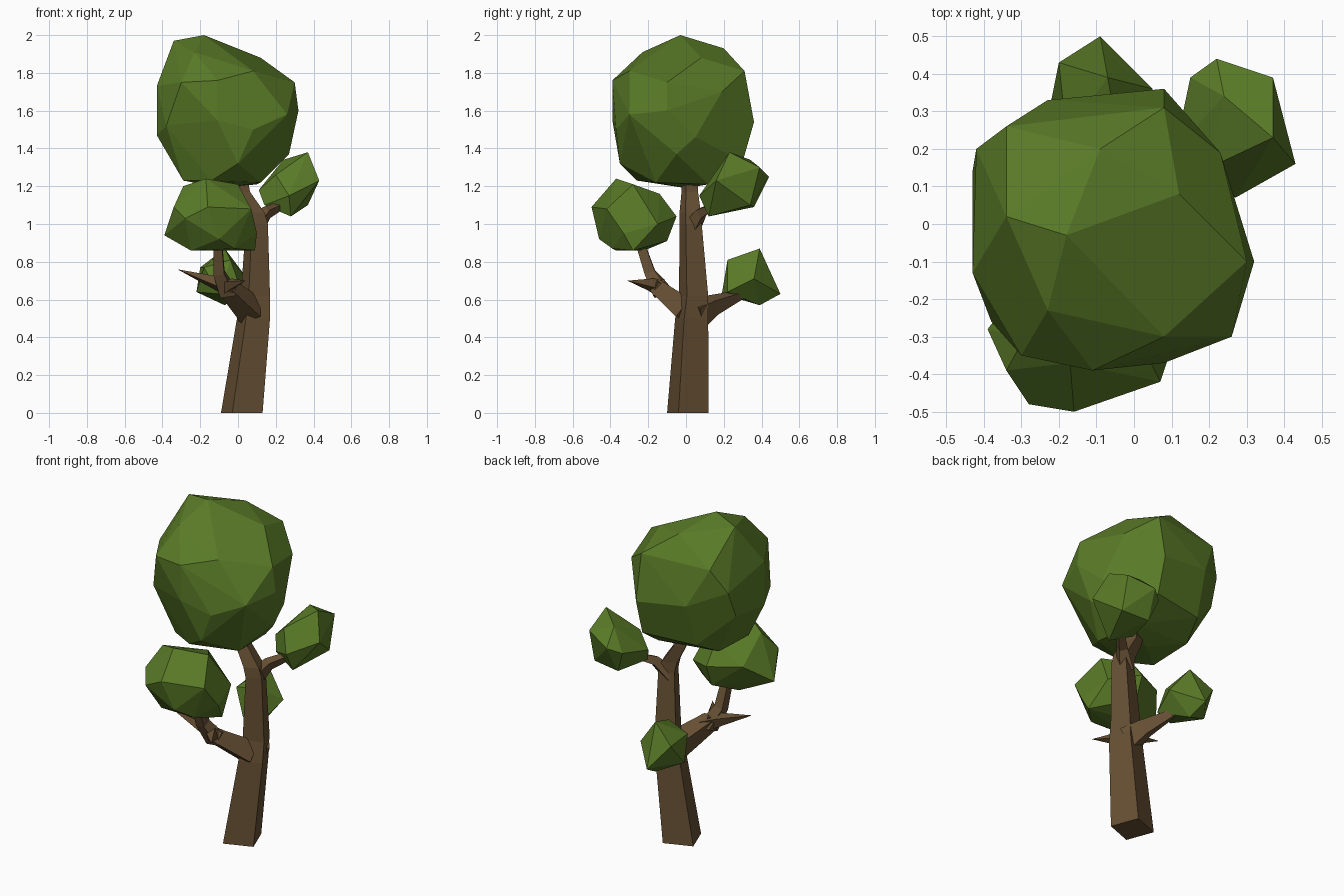
import bpy, bmesh, math
from mathutils import Vector


def material(name, rgb):
    m = bpy.data.materials.new(name)
    m.diffuse_color = (*rgb, 1)
    return m


LEAF = material("leaf_green", (0.10, 0.195, 0.02))
BARK = material("bark_brown", (0.135, 0.08, 0.034))


def finish(name, bm, mat):
    bmesh.ops.recalc_face_normals(bm, faces=bm.faces)
    me = bpy.data.meshes.new(name)
    bm.to_mesh(me)
    bm.free()
    me.materials.append(mat)
    ob = bpy.data.objects.new(name, me)
    bpy.context.collection.objects.link(ob)


def clump(name, points):
    """Faceted leaf mass: convex hull around a few points."""
    bm = bmesh.new()
    for p in points:
        bm.verts.new(p)
    bmesh.ops.convex_hull(bm, input=bm.verts[:])
    bmesh.ops.delete(bm, geom=[v for v in bm.verts if not v.link_faces], context='VERTS')
    bmesh.ops.dissolve_limit(bm, angle_limit=math.radians(4), verts=bm.verts[:], edges=bm.edges[:])
    finish(name, bm, LEAF)


def limb(name, rings, axis=None, twist=65.6):
    """Four-sided tapered tube through (x, y, z, radius) rings; radius 0 is a point."""
    axis = axis or Vector(rings[-1][:3]) - Vector(rings[0][:3])
    q = Vector(axis).to_track_quat('Z', 'Y')
    bm = bmesh.new()
    loops = []
    for x, y, z, r in rings:
        angles = [math.radians(twist + 90 * i) for i in range(4)]
        loops.append([bm.verts.new(Vector((x, y, z)) + q @ Vector((r * math.cos(a), r * math.sin(a), 0)))
                      for a in angles])
    for a, b in zip(loops, loops[1:]):
        for i in range(4):
            j = (i + 1) % 4
            bm.faces.new((a[i], a[j], b[j], b[i]))
    bm.faces.new(loops[0][::-1])
    bm.faces.new(loops[-1])
    bmesh.ops.remove_doubles(bm, verts=bm.verts, dist=0.0005)
    finish(name, bm, BARK)


# Trunk, leaning then bending back under the crown
limb("trunk", [(.02, .01, 0, .121), (.082, .03, .5, .096), (.092, .04, .62, .085),
               (.10, .025, 1.0, .064), (.085, .022, 1.06, .062),
               (.02, .02, 1.17, .048), (0, .02, 1.3, .045)], axis=(0, 0, 1))

# Front branch with its two bare spikes
limb("front_branch", [(.07, .01, .54, .085), (-.06, -.15, .665, .055)])
limb("front_branch_upper", [(-.05, -.13, .63, .06), (-.10, -.19, .74, .04), (-.11, -.26, .95, .03)])
limb("left_spike", [(-.02, -.13, .65, .05), (-.12, -.15, .69, .038), (-.32, -.17, .76, 0)])
limb("front_spike", [(-.08, -.13, .66, .05), (-.04, -.19, .68, .035), (.04, -.31, .70, 0)])

# Back and right branches
limb("back_branch", [(.08, .05, .52, .09), (.04, .14, .57, .06), (-.04, .30, .63, .025)])
limb("right_branch", [(.09, .03, .98, .055), (.15, .08, 1.06, .035), (.27, .2, 1.12, .018)])

# Crown
clump("crown", [
    (-.18, -.03, 2.0), (-.34, .02, 1.97), (-.23, -.23, 1.91), (-.09, .20, 1.93),
    (.12, .08, 1.88), (.08, -.30, 1.81), (.08, .31, 1.81), (-.30, -.35, 1.75),
    (-.11, -.39, 1.76), (.30, -.10, 1.75), (.32, -.10, 1.60), (.26, -.30, 1.58),
    (.23, .19, 1.70), (.27, .05, 1.46), (-.34, .26, 1.80), (-.42, .20, 1.66),
    (-.43, -.13, 1.73), (-.43, -.13, 1.47), (-.43, .14, 1.50), (-.23, .33, 1.58),
    (.08, .36, 1.54), (-.11, -.39, 1.55), (.08, -.37, 1.50), (-.38, -.26, 1.52),
    (.27, -.05, 1.37), (.08, .30, 1.33), (-.24, .25, 1.32), (-.29, -.18, 1.23),
    (.12, -.16, 1.22), (-.08, 0, 1.19), (-.29, .10, 1.24), (.10, .12, 1.21),
    (0, -.35, 1.32), (-.14, -.26, 1.23)])

# Smaller leaf clumps
clump("front_clump", [
    (-.17, -.37, 1.24), (-.29, -.30, 1.20), (0, -.28, 1.21), (-.28, -.48, 1.03),
    (-.16, -.50, 1.09), (.07, -.42, 1.08), (.10, -.33, .95), (.09, -.28, .86),
    (-.10, -.46, .92), (-.39, -.28, .94), (-.34, -.39, 1.09), (-.25, -.37, .86),
    (-.02, -.39, .87), (-.10, -.05, 1.04), (-.10, -.10, .91), (-.10, -.14, 1.16),
    (.06, -.15, 1.0), (-.28, -.14, 1.05), (-.20, -.22, .86)])
clump("right_clump", [
    (.37, .23, 1.38), (.22, .44, 1.25), (.37, .39, 1.30), (.43, .16, 1.23),
    (.15, .39, 1.22), (.27, .07, 1.15), (.11, .20, 1.18), (.28, .12, 1.04),
    (.14, .16, 1.10), (.37, .34, 1.10), (.20, .36, 1.09), (.20, .15, 1.26), (.24, .34, 1.34)])
clump("back_clump", [
    (-.07, .39, .87), (-.09, .50, .63), (-.20, .43, .77), (-.22, .33, .64),
    (.05, .36, .71), (-.04, .22, .81), (-.10, .19, .63), (-.07, .39, .57),
    (.02, .22, .64), (-.18, .24, .77)])
